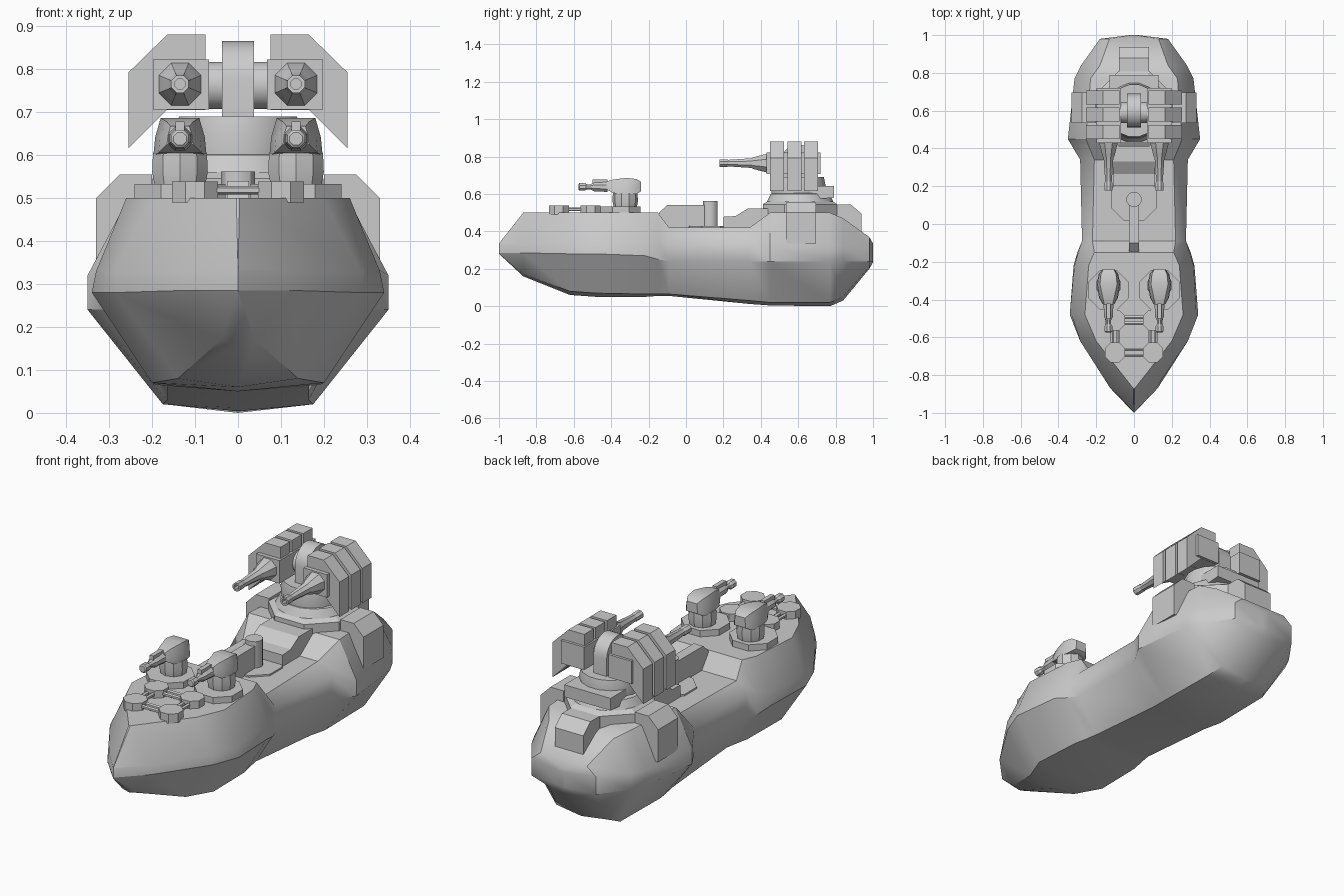
import bpy, bmesh
from math import pi, sin, cos, radians
from mathutils import Vector

if "Cube" in bpy.data.objects:
    bpy.data.objects.remove(bpy.data.objects["Cube"])


def finish(name, bm, smooth=30):
    bmesh.ops.remove_doubles(bm, verts=bm.verts, dist=0.0005)
    bmesh.ops.dissolve_degenerate(bm, edges=bm.edges, dist=0.0005)
    bmesh.ops.recalc_face_normals(bm, faces=bm.faces)
    me = bpy.data.meshes.new(name)
    bm.to_mesh(me)
    bm.free()
    ob = bpy.data.objects.new(name, me)
    bpy.context.collection.objects.link(ob)
    if smooth:
        bpy.ops.object.select_all(action='DESELECT')
        ob.select_set(True)
        bpy.context.view_layer.objects.active = ob
        bpy.ops.object.shade_smooth_by_angle(angle=radians(smooth))
    return ob


def loft(name, rings, smooth=30):
    bm = bmesh.new()
    vs = [[bm.verts.new(p) for p in r] for r in rings]
    n = len(rings[0])
    for a, b in zip(vs, vs[1:]):
        for i in range(n):
            j = (i + 1) % n
            bm.faces.new((a[i], a[j], b[j], b[i]))
    bm.faces.new(vs[0])
    bm.faces.new(vs[-1])
    return finish(name, bm, smooth)


def lathe(name, origin, axis, profile, sides=8, smooth=30):
    """profile: (distance along axis, radius)"""
    o, rings = Vector(origin), []
    for d, r in profile:
        ring = []
        for k in range(sides):
            t = 2 * pi * (k + 0.5) / sides
            c, s = r * cos(t), r * sin(t)
            ring.append(o + Vector({'X': (d, c, s), 'Y': (c, d, s), 'Z': (c, s, d)}[axis]))
        rings.append(ring)
    return loft(name, rings, smooth)


def extrude_xz(name, pts, y0, y1):
    return loft(name, [[(x, y, z) for x, z in pts] for y in (y0, y1)], 0)


def extrude_yz(name, pts, x0, x1):
    return loft(name, [[(x, y, z) for y, z in pts] for x in (x0, x1)], 0)


def box(name, x0, x1, y0, y1, z0, z1):
    return extrude_xz(name, [(x0, z0), (x1, z0), (x1, z1), (x0, z1)], y0, y1)


# Hull: y, keel z, then x/z of bottom edge, chine, upper chine, deck edge
stations = [
    (-1.0, .28, 0, .28, 0, .285, 0, .33, 0, .335),
    (-.87, .16, .04, .17, .125, .285, .115, .33, .004, .5),
    (-.62, .06, .14, .08, .285, .28, .285, .33, .2, .5),
    (-.48, .05, .2, .07, .34, .28, .33, .33, .26, .5),
    (-.22, .05, .19, .065, .32, .27, .315, .34, .24, .5),
    (-.15, .055, .175, .065, .3, .25, .295, .35, .21, .5),
    (-.09, .055, .165, .065, .275, .24, .275, .37, .22, .42),
    (.34, .012, .165, .03, .285, .24, .285, .36, .21, .42),
    (.45, .004, .175, .02, .35, .24, .35, .32, .255, .5),
    (.77, 0, .17, .02, .315, .24, .315, .32, .23, .5),
    (.84, .03, .14, .05, .28, .24, .28, .32, .18, .47),
    (.98, .2, .08, .21, .18, .24, .18, .33, .13, .37),
    (1.0, .235, .01, .238, .02, .24, .02, .32, .01, .335),
]
rings = []
for y, zk, *xz in stations:
    half = [(xz[i], y, xz[i + 1]) for i in (6, 4, 2, 0)]
    rings.append(half + [(0, y, zk)] + [(-x, y, z) for x, y, z in reversed(half)])
loft("hull", rings, 32)

# Foredeck: four octagonal hatches joined by twin pipes
for s in (-1, 1):
    for y in (-.68, -.51):
        lathe("deck_hatch", (s * .1, y, .49), 'Z', [(0, .058), (.048, .058)], 8, 0)
    for dx in (-.015, .015):
        lathe("lengthwise_pipe", (s * .1 + dx, -.64, .518), 'Y', [(0, .01), (.09, .01)], 6)
for y in (-.68, -.51):
    for dy in (-.016, .016):
        lathe("cross_pipe", (-.06, y + dy, .518), 'X', [(0, .01), (.12, .01)], 6)

# Forward turrets
for s in (-1, 1):
    x = s * .135
    lathe("fore_turret_base", (x, -.35, .49), 'Z', [(0, .115), (.042, .115)], 8, 0)
    lathe("fore_turret_neck", (x, -.325, .53), 'Z', [(0, .062), (.03, .068), (.075, .066)], 10)
    # y, half width at bottom, half width at top, bottom z, top z
    head = [(-.425, .03, .022, .625, .667), (-.39, .05, .03, .605, .677),
            (-.32, .062, .045, .598, .686), (-.265, .052, .04, .6, .68),
            (-.24, .032, .028, .615, .665)]
    loft("fore_turret_head",
         [[(x - b, y, lo), (x + b, y, lo), (x + b * .93, y, (lo + hi) / 2), (x + t, y, hi),
           (x - t, y, hi), (x - b * .93, y, (lo + hi) / 2)] for y, b, t, lo, hi in head])
    lathe("fore_barrel", (x, 0, .638), 'Y',
          [(-.575, .016), (-.57, .022), (-.54, .022), (-.53, .015), (-.51, .015),
           (-.49, .026), (-.46, .026), (-.42, .03)], 8)
    box("fore_sight", x - .011, x + .011, -.5, -.42, .65, .678)

# Midship crane and raised block
lathe("crane_base", (0, .135, .41), 'Z', [(0, .13), (.018, .13)], 8, 0)
lathe("crane_post", (0, .13, .41), 'Z', [(0, .041), (.152, .041)], 12)
extrude_yz("crane_boom", [(-.145, .42), (-.145, .5), (-.1, .54), (.11, .54), (.11, .42)],
           -.026, .026)
extrude_yz("mid_block", [(.2, .41), (.2, .478), (.265, .482), (.33, .522), (.46, .522), (.46, .41)],
           -.11, .11)

# Aft deck boxes
for s in (-1, 1):
    extrude_xz("side_locker", [(s * .2, .34), (s * .33, .335), (s * .33, .5), (s * .275, .555),
                               (s * .2, .555)], .535, .695)
extrude_yz("stern_locker", [(.78, .4), (.78, .545), (.88, .545), (.938, .495), (.938, .4)],
           -.08, .08)

# Aft turret pedestal
lathe("aft_turret_base", (0, .61, .48), 'Z', [(0, .215), (.065, .215), (.08, .19)], 8, 0)
lathe("aft_turret_collar", (0, .61, .55), 'Z', [(0, .185), (.05, .16), (.06, .13)], 16)
lathe("aft_turret_drum", (0, .6, .59), 'Z', [(0, .145), (.06, .148), (.1, .14)], 16)
extrude_yz("turret_rear_box", [(.66, .57), (.66, .642), (.79, .642), (.79, .58)], -.13, .13)

# Rounded central mast and axle
arch = [(.6 + .09 * cos(pi * k / 10), .775 + .09 * sin(pi * k / 10)) for k in range(11)]
loft("turret_mast", [[(x, y, z) for y, z in arch + [(.51, .66), (.69, .66)]]
                     for x in (-.037, .037)], 30)
lathe("gun_axle", (-.09, .59, .762), 'X', [(0, .056), (.18, .056)], 16)

# Twin heavy guns with three armour slabs each
for s in (-1, 1):
    box("gun_block", s * .068, s * .198, .43, .72, .706, .822)
    slab = [(.076, .88), (.165, .88), (.255, .792), (.255, .615), (.165, .705), (.076, .705)]
    for y0 in (.45, .542, .632):
        extrude_xz("armour_slab", [(s * x, z) for x, z in slab], y0, y0 + .075)
    lathe("heavy_barrel", (s * .135, 0, .765), 'Y',
          [(.25, .013), (.178, .013), (.178, .022), (.22, .022), (.225, .019),
           (.35, .028), (.36, .034), (.432, .054)], 8)
